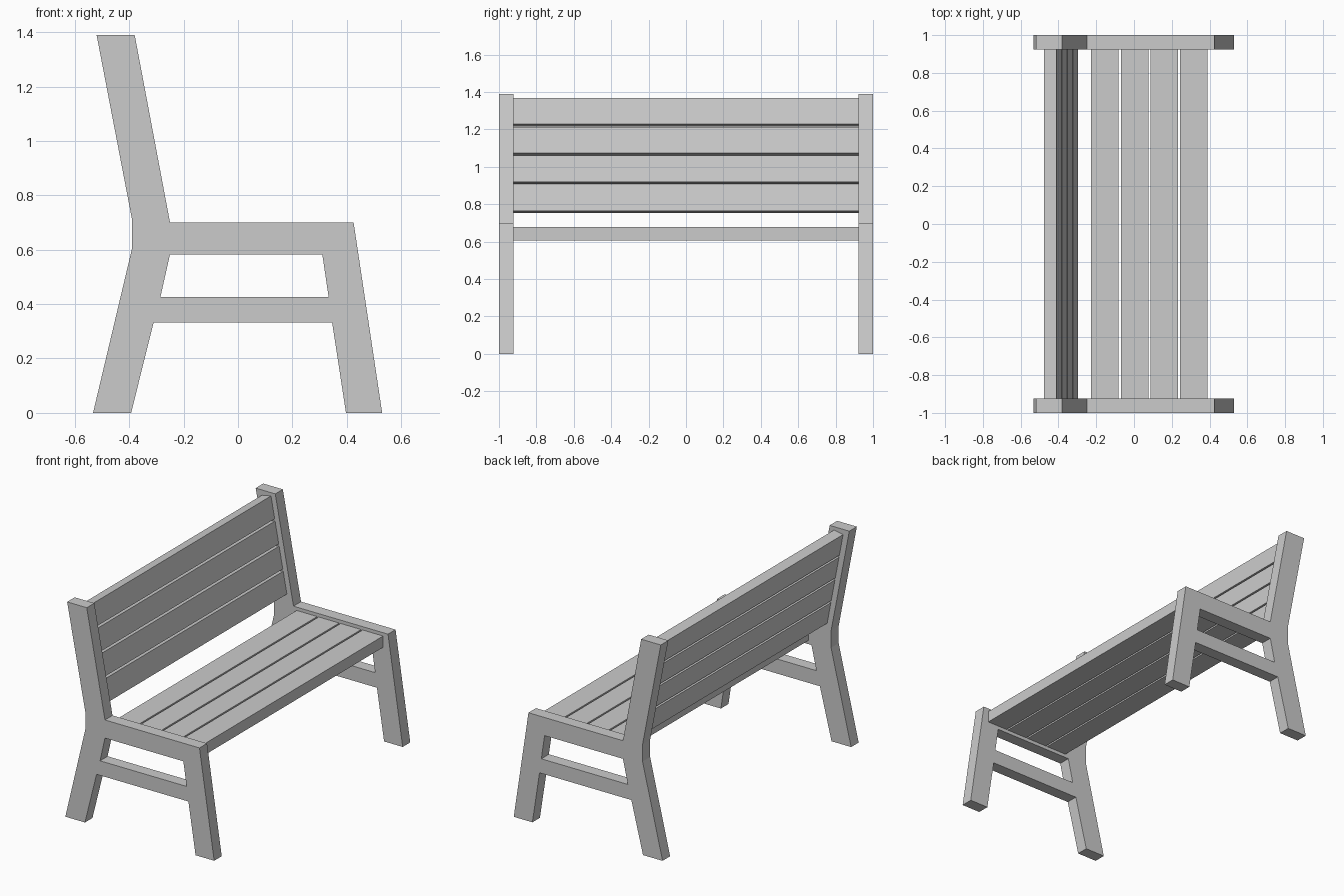
import bpy
import math
from mathutils import Vector

cube = bpy.data.objects.get("Cube")
if cube:
    bpy.data.objects.remove(cube, do_unlink=True)

# One plain grey for the whole bench
grey = bpy.data.materials.new("plain grey")
grey.use_nodes = True
COLOUR = (0.6, 0.6, 0.6, 1)
grey.diffuse_color = COLOUR
grey.node_tree.nodes["Principled BSDF"].inputs["Base Color"].default_value = COLOUR

FRAME_INNER, FRAME_OUTER = 0.923, 1.0


def end_frame(name, y, loops):
    """Flat frame: closed outlines in x-z, filled and extruded along y."""
    curve = bpy.data.curves.new(name, "CURVE")
    curve.dimensions = "2D"
    curve.fill_mode = "BOTH"
    curve.extrude = (FRAME_OUTER - FRAME_INNER) / 2
    for loop in loops:
        spline = curve.splines.new("POLY")
        spline.points.add(len(loop) - 1)
        for point, (x, z) in zip(spline.points, loop):
            point.co = (x, z, 0, 1)
        spline.use_cyclic_u = True
        spline.use_smooth = False
    curve.materials.append(grey)
    obj = bpy.data.objects.new(name, curve)
    bpy.context.collection.objects.link(obj)
    obj.location.y = y
    obj.rotation_euler.x = math.pi / 2
    bpy.ops.object.select_all(action="DESELECT")
    obj.select_set(True)
    bpy.context.view_layer.objects.active = obj
    bpy.ops.object.convert(target="MESH")


def slat(name, centre, width, thickness, tilt=0):
    """Board spanning between the end frames."""
    bpy.ops.mesh.primitive_cube_add(size=1, location=centre)
    obj = bpy.context.object
    obj.name = name
    obj.scale = (width, 2 * FRAME_INNER, thickness)
    obj.rotation_euler.y = tilt
    obj.data.materials.append(grey)


# End frames: legs, arm rail and back post in one outline, with an opening
outline = [(-0.52, 1.39), (-0.38, 1.39), (-0.25, 0.7), (0.425, 0.7),
           (0.53, 0), (0.397, 0), (0.346, 0.333), (-0.31, 0.333),
           (-0.393, 0), (-0.533, 0), (-0.39, 0.603), (-0.39, 0.713)]
opening = [(-0.25, 0.583), (0.31, 0.583), (0.333, 0.427), (-0.285, 0.427)]
middle = (FRAME_INNER + FRAME_OUTER) / 2
for side, sign in (("right", -1), ("left", 1)):
    end_frame(f"end_frame_{side}", sign * middle, [outline, opening])

# Seat slats
for i in range(4):
    slat(f"seat_slat_{i + 1}", (-0.154 + 0.157 * i, 0, 0.642), 0.146, 0.073)

# Back slats, stacked along the leaning direction of the posts
lean = math.atan2(0.13, 0.69)
up = Vector((-math.sin(lean), 0, math.cos(lean)))
front = Vector((math.cos(lean), 0, math.sin(lean)))
HEIGHT, DEPTH, PITCH = 0.143, 0.066, 0.157
first = Vector((-0.297, 0, 0.765)) + up * HEIGHT / 2 - front * DEPTH / 2
for i in range(4):
    slat(f"back_slat_{i + 1}", first + up * PITCH * i, DEPTH, HEIGHT, -lean)
